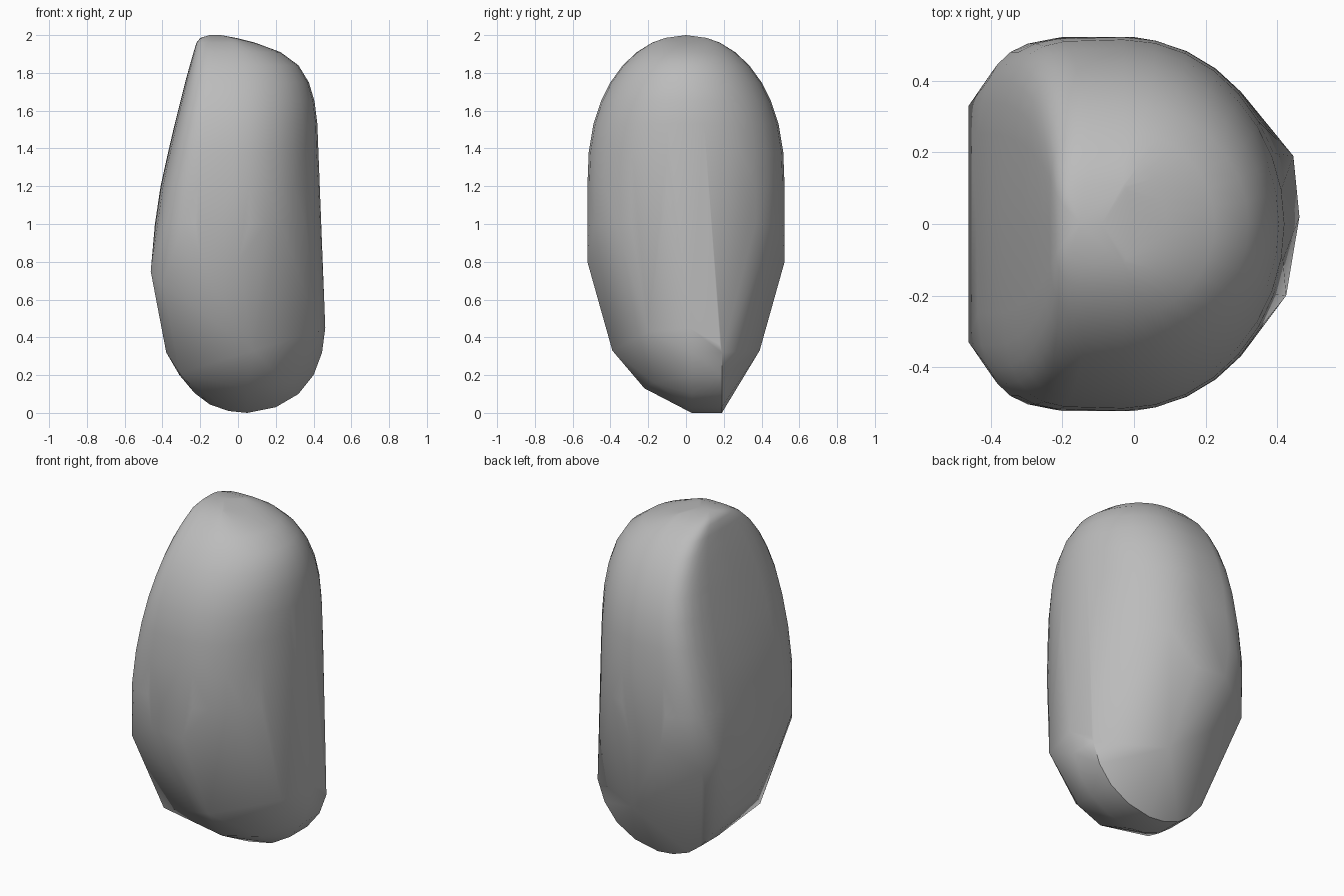
import bpy
import bmesh
import math

if "Cube" in bpy.data.objects:
    bpy.data.objects.remove(bpy.data.objects["Cube"], do_unlink=True)

CENTRE = -0.03


def section(z, left, right, width, count=32):
    """Horizontal slice: squarish on the left, elliptical on the right."""
    points = []
    for i in range(count):
        angle = math.tau * i / count
        c, s = math.cos(angle), math.sin(angle)
        if c >= 0:
            x, y = CENTRE + (right - CENTRE) * c, width * s
        else:
            x = CENTRE - (CENTRE - left) * abs(c) ** 0.45
            y = math.copysign(width * abs(s) ** 0.45, s)
        points.append((x, y, z))
    return points


# Upper body: height, left edge, right edge, half width
slices = [
    (1.0, -0.44, 0.435, 0.522), (1.2, -0.41, 0.43, 0.522),
    (1.38, -0.37, 0.425, 0.515), (1.53, -0.335, 0.42, 0.49),
    (1.65, -0.305, 0.405, 0.45), (1.75, -0.28, 0.375, 0.40),
    (1.84, -0.255, 0.32, 0.335), (1.91, -0.235, 0.225, 0.26),
    (1.96, -0.22, 0.09, 0.18), (1.985, -0.2, -0.01, 0.11),
]
points = [p for s in slices for p in section(*s)]
points += [(-0.15, 0, 2.0), (-0.09, 0, 2.0)]

# Lower shoulders, matching front and back
for side in (-1, 1):
    for x, y, z in [(0, 0.522, 0.8), (-0.2, 0.522, 0.82), (-0.4, 0.42, 0.68),
                    (-0.462, 0.33, 0.75), (0.08, 0.39, 0.33),
                    (-0.38, 0.12, 0.32)]:
        points.append((x, side * y, z))

# Chipped corners of the base
points += [(0.425, -0.2, 0.43), (0.445, 0.18, 0.36), (0.462, 0.02, 0.45),
           (-0.31, -0.25, 0.21), (0.05, -0.22, 0.13), (0.25, -0.17, 0.16)]

# Rounded keel along the bottom
for x, z in [(-0.31, 0.2), (-0.23, 0.105), (-0.15, 0.045), (-0.05, 0.01),
             (0.05, 0), (0.2, 0.03), (0.32, 0.1), (0.4, 0.2), (0.445, 0.32)]:
    points += [(x, 0.03, z), (x, 0.19, z)]

# Stone skin wrapped around the points
bm = bmesh.new()
for p in points:
    bm.verts.new(p)
hull = bmesh.ops.convex_hull(bm, input=bm.verts)
spare = {g for g in hull["geom_interior"] + hull["geom_unused"]
         if isinstance(g, bmesh.types.BMVert)}
bmesh.ops.delete(bm, geom=list(spare), context="VERTS")
bmesh.ops.recalc_face_normals(bm, faces=bm.faces)
mesh = bpy.data.meshes.new("boulder")
bm.to_mesh(mesh)
bm.free()

boulder = bpy.data.objects.new("boulder", mesh)
bpy.context.collection.objects.link(boulder)

# Plain grey stone
stone = bpy.data.materials.new("grey_stone")
stone.use_nodes = True
colour = (0.5, 0.5, 0.5, 1)
stone.diffuse_color = colour
stone.node_tree.nodes["Principled BSDF"].inputs["Base Color"].default_value = colour
mesh.materials.append(stone)

bpy.context.view_layer.objects.active = boulder
boulder.select_set(True)
bpy.ops.object.shade_smooth_by_angle(angle=math.radians(35))
